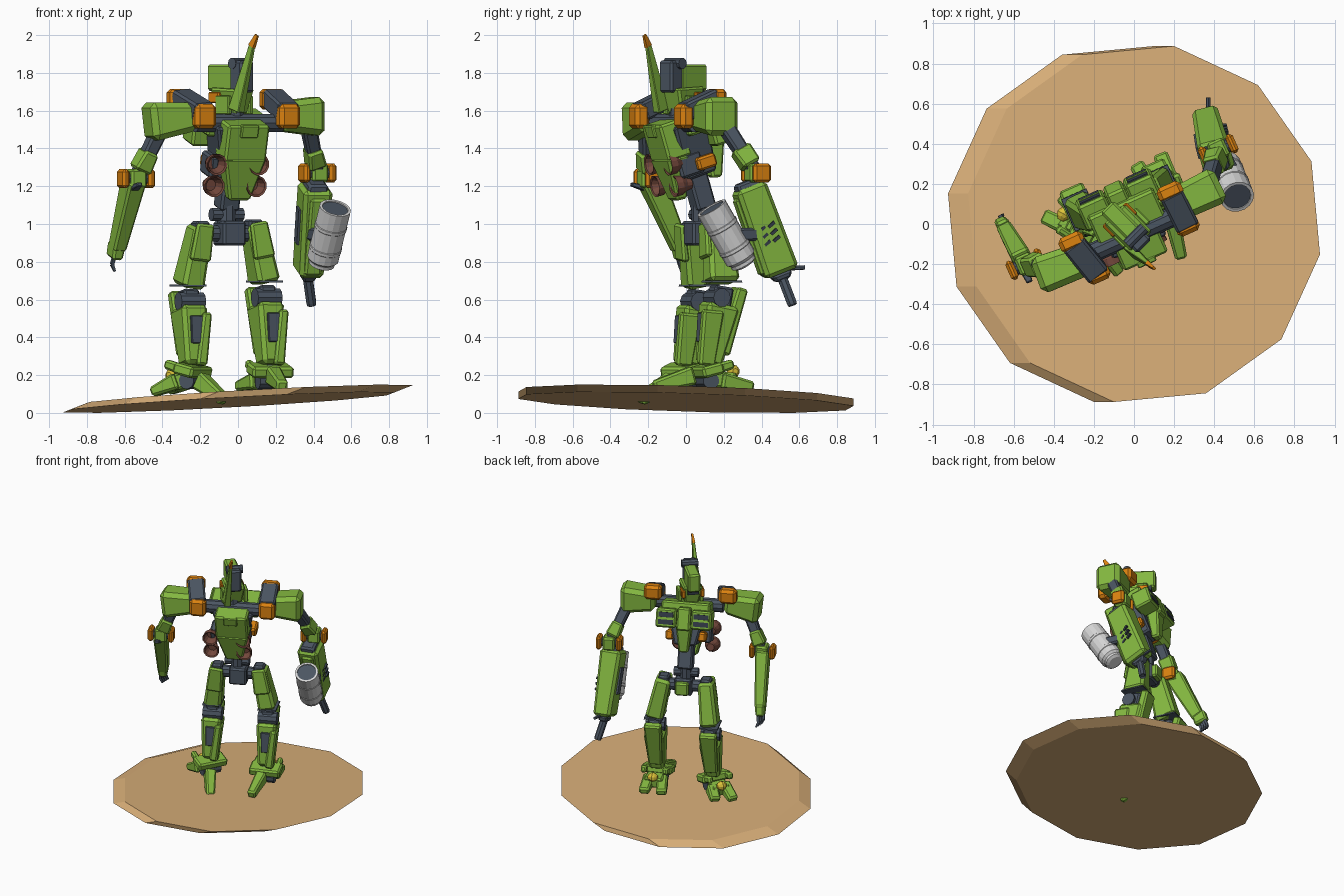
import bpy, bmesh, math
from mathutils import Vector as V, Matrix

if "Cube" in bpy.data.objects:
    bpy.data.objects.remove(bpy.data.objects["Cube"])

def mat(name, hexa):
    m = bpy.data.materials.new(name)
    c = [int(hexa[i:i + 2], 16) / 255 for i in (0, 2, 4)]
    m.diffuse_color = [x / 12.92 if x < .04 else ((x + .055) / 1.055) ** 2.4 for x in c] + [1]
    m.use_nodes = True
    m.node_tree.nodes["Principled BSDF"].inputs["Base Color"].default_value = m.diffuse_color
    return m

GREEN, TAN, ORANGE = mat("armour green", "84B840"), mat("sand", "D8AE78"), mat("joint orange", "DB8210")
DARK, WHITE, BROWN = mat("frame grey", "4B5562"), mat("canister white", "D6D6D6"), mat("nozzle brown", "75493D")
YELLOW, BLACK = mat("ankle yellow", "DCC23A"), mat("vent dark", "343C48")

L = V((.91, .41, 0)).normalized()      # robot's lateral axis
F = V((-.41, .91, 0)).normalized()     # robot's facing direction
Z = V((0, 0, 1))

def finish(name, bm, m, bevel=0):
    bmesh.ops.recalc_face_normals(bm, faces=bm.faces)
    me = bpy.data.meshes.new(name)
    bm.to_mesh(me)
    bm.free()
    me.materials.append(m)
    ob = bpy.data.objects.new(name, me)
    bpy.context.collection.objects.link(ob)
    if bevel:
        b = ob.modifiers.new("chamfer", 'BEVEL')
        b.width, b.segments = bevel, 1
    return ob

def axes(a, b, side):
    z = (b - a).normalized()
    x = (side - z * side.dot(z)).normalized()
    return x, z.cross(x), z

def limb(name, a, b, s0, s1, m, side=L, bevel=.012):
    """Tapered box from a to b; s0 and s1 are (across side, depth) at each end."""
    a, b = V(a), V(b)
    x, y, _ = axes(a, b, side)
    bm = bmesh.new()
    rings = [[bm.verts.new(p + x * s[0] * i / 2 + y * s[1] * j / 2)
              for i, j in ((-1, -1), (1, -1), (1, 1), (-1, 1))] for p, s in ((a, s0), (b, s1))]
    bm.faces.new(rings[0])
    bm.faces.new(rings[1])
    for i in range(4):
        k = (i + 1) % 4
        bm.faces.new((rings[0][i], rings[0][k], rings[1][k], rings[1][i]))
    return finish(name, bm, m, bevel)

def lathe(name, a, b, profile, m, n=12):
    """Turned part: profile is (position along a-b, radius)."""
    a, b = V(a), V(b)
    d = b - a
    x, y, _ = axes(a, b, V((.9, .3, .31)))
    bm = bmesh.new()
    rings = [[bm.verts.new(a + d * t + (x * math.cos(q * math.tau / n) + y * math.sin(q * math.tau / n)) * r)
              for q in range(n)] for t, r in profile]
    for r0, r1 in zip(rings, rings[1:]):
        for i in range(n):
            k = (i + 1) % n
            bm.faces.new((r0[i], r0[k], r1[k], r1[i]))
    bm.faces.new(rings[0])
    bm.faces.new(rings[-1])
    return finish(name, bm, m)

def rod(name, a, b, r, m, n=10):
    return lathe(name, a, b, [(0, r), (1, r)], m, n)

def block(name, c, size, m, side=L, up=Z, bevel=.012):
    """Box at c with size (lateral, forward, up)."""
    c = V(c)
    return limb(name, c - up * size[2] / 2, c + up * size[2] / 2, size[:2], size[:2], m, side, bevel)

# tilted twelve-sided base; the lower ring is shifted sideways
bm = bmesh.new()
rings = []
for cx, z0 in ((-.05, .058), (.05, .092)):
    ring = []
    for i in range(12):
        q = math.radians(-9.7 + 30 * i)
        x, y = cx + .89 * math.cos(q), .9 * math.sin(q)
        ring.append(bm.verts.new((x, y, z0 + .055 * x - .03 * y)))
    rings.append(ring)
    bm.faces.new(ring)
for i in range(12):
    k = (i + 1) % 12
    bm.faces.new((rings[0][i], rings[0][k], rings[1][k], rings[1][i]))
finish("base_disc", bm, TAN)

# torso frame leaning backwards from the waist
W = V((-.06, .09, 1.1))
U = V((.06, -.14, .5)).normalized()
T = U.cross(L)
def tp(l, f, u):
    return W + L * l + T * f + U * u
def tblock(name, c, size, m, bevel=.012):
    return block(name, tp(*c), size, m, L, U, bevel)

tblock("waist_column", (0, 0, .08), (.11, .11, .2), DARK)
limb("torso_core", tp(0, .01, .16), tp(0, 0, .46), (.16, .18), (.3, .2), DARK)
limb("belly_armour", tp(0, .11, .12), tp(0, .16, .34), (.07, .06), (.12, .1), GREEN)
tblock("chest_collar", (0, .06, .44), (.36, .2, .1), GREEN)
tblock("chest_centre", (0, .18, .37), (.1, .08, .17), GREEN)
limb("back_panel", tp(0, -.13, .07), tp(0, -.11, .3), (.12, .06), (.24, .13), GREEN)
tblock("back_panel_upper", (0, -.1, .39), (.24, .14, .2), GREEN)
tblock("back_hatch", (0, -.17, .46), (.1, .03, .07), GREEN, .006)
rod("shoulder_axle", tp(-.25, -.02, .46), tp(.25, -.02, .46), .05, DARK)
for s in (-1, 1):
    tblock("chest_intake", (s * .13, .15, .37), (.15, .14, .14), GREEN)
    tblock("chest_vent", (s * .13, .222, .37), (.11, .01, .09), BLACK, 0)
    tblock("vent_slat", (s * .13, .226, .37), (.11, .008, .018), GREEN, 0)
    tblock("side_block", (s * .12, .03, .23), (.06, .11, .07), ORANGE)
    tblock("back_strut", (s * .12 - .03, -.05, .24), (.05, .14, .12), DARK)
    for u in (.14, .26):
        p = tp(s * .122 - .04, -.07, u)
        lathe("thruster", p, p + (-F - Z * .15) * .1,
              [(0, .028), (.3, .035), (.6, .053), (1, .058), (.95, .048), (.45, .03)], BROWN)

# head, turned a little further than the body
H, S = V((-.7, .7, 0)).normalized(), V((.7, .7, 0)).normalized()
rod("neck", (-.02, -.04, 1.5), (-.02, -.03, 1.64), .055, DARK)
limb("head_jaw", (-.03, -.01, 1.58), (-.03, -.02, 1.72), (.1, .13), (.15, .2), GREEN, S)
block("helmet_crest", V((-.065, .015, 1.775)), (.09, .2, .14), GREEN, S)
block("rear_sensor", (.02, -.08, 1.78), (.1, .09, .17), DARK, S)
rod("top_sensor", V((.01, -.06, 1.85)) - S * .06, V((.01, -.06, 1.85)) + S * .06, .03, DARK)
block("face_visor", V((-.035, -.01, 1.7)) + H * .1, (.08, .02, .05), BLACK, S, bevel=0)
for s in (-1, 1):
    block("eye", V((-.05, 0, 1.67)) + S * s * .07 + H * .03, (.03, .08, .06), ORANGE, S, bevel=.006)
    block("cheek_guard", V((-.02, -.02, 1.63)) + S * s * .08, (.03, .1, .1), GREEN, S, bevel=.006)
limb("antenna", (-.01, -.13, 1.6), (.075, -.2, 1.945), (.05, .08), (.02, .035), GREEN, S, .004)
limb("antenna_tip", (.073, -.2, 1.94), (.1, -.22, 2.0), (.022, .038), (.012, .02), ORANGE, S, 0)

# shoulders: yoke, end blocks, pad, upper arm and elbow
arms = [("left", (-.31, -.09, 1.66), (-.18, -.25, 1.57), (-.24, -.17, 1.57), (-.48, -.26, 1.54),
         (-.4, -.21, 1.53), (-.54, -.2, 1.24)),
        ("right", (.18, .16, 1.66), (.265, -.01, 1.57), (.2, .09, 1.57), (.43, .2, 1.57),
         (.37, .2, 1.53), (.42, .37, 1.27))]
for n, front, rear, p0, p1, a0, a1 in arms:
    limb(n + "_shoulder_yoke", V(front) + Z * .01, V(rear) + Z * .02, (.12, .1), (.12, .1), DARK)
    block(n + "_yoke_front", front, (.13, .08, .11), ORANGE, bevel=.02)
    block(n + "_yoke_rear", rear, (.12, .08, .13), ORANGE, bevel=.02)
    limb(n + "_shoulder_pad", p0, p1, (.15, .17), (.21, .19), GREEN, Z, .03)
    a0, a1 = V(a0), V(a1)
    limb(n + "_upper_arm", a0, a1, (.08, .08), (.07, .07), DARK)
    limb(n + "_arm_sleeve", a0.lerp(a1, .5), a0.lerp(a1, .85), (.08, .11), (.1, .1), GREEN)
    rod(n + "_elbow_axle", a1 - L * .07, a1 + L * .07, .035, DARK)
    block(n + "_elbow", a1, (.09, .1, .1), GREEN)
    for s in (-1, 1):
        block(n + "_elbow_plate", a1 + L * s * .075, (.04, .1, .1), ORANGE, bevel=.014)

# left forearm and hand
limb("left_forearm", (-.55, -.19, 1.24), (-.64, -.03, .87), (.1, .13), (.075, .09), GREEN)
limb("left_forearm_spike", (-.55, -.22, 1.19), (-.52, -.29, 1.21), (.05, .03), (.03, .02), DARK, bevel=.004)
limb("left_palm", (-.64, -.03, .9), (-.655, -.01, .82), (.07, .1), (.06, .1), GREEN)
for i in range(4):
    p = V((-.655, -.045 + .023 * i, .83))
    k = p + V((-.012, .012, -.045))
    limb("left_finger", p, k, (.02, .018), (.018, .016), DARK, bevel=0)
    limb("left_fingertip", k, k + V((.014, .01, -.035)), (.018, .016), (.012, .012), DARK, bevel=0)

# right forearm: gun housing, barrel, slots and canister
G = V((.95, .25, 0)).normalized()
ga, gb = V((.41, .33, 1.2)), V((.37, .5, .74))
gx, gy, gz = axes(ga, gb, G)
limb("gun_housing", ga, gb, (.16, .17), (.13, .19), GREEN, G, .02)
limb("gun_collar", ga - gz * .03, ga + gz * .04, (.1, .13), (.13, .15), DARK, G)
limb("gun_ridge", ga.lerp(gb, .08) + gy * .085, ga.lerp(gb, .95) + gy * .095, (.09, .03), (.09, .03), GREEN, G)
limb("gun_muzzle_block", gb, gb + gz * .04, (.08, .12), (.06, .08), DARK, G)
lathe("gun_barrel", gb + gz * .02, (.39, .565, .57), [(0, .028), (.9, .028), (1, .025), (.95, .015)], DARK, 8)
rod("gun_sight", gb + V((0, -.04, .02)), gb + V((0, .13, .03)), .012, DARK, 6)
limb("gun_inner_plate", ga.lerp(gb, .25) - gx * .078, ga.lerp(gb, .65) - gx * .073, (.02, .06), (.02, .06), DARK, G, 0)
mid = ga.lerp(gb, .55)
for i in range(3):
    for s in (-1, 1):
        p = mid + gx * .07 + gz * (.04 * (i - 1)) + V((0, .025, .012)) * s
        d = V((0, .016, .014))
        limb("gun_slot", p - d, p + d, (.02, .016), (.02, .016), BLACK, G, 0)
ca, cb = V((.515, .135, 1.085)), V((.445, .3, .8))
lathe("canister", ca, cb, [(.12, .066), (.0, .07), (0, .085), (.3, .085), (.31, .088), (.36, .088), (.37, .085),
      (.7, .085), (.71, .088), (.76, .088), (.77, .085), (.93, .085), (1, .06)], WHITE, 16)
rod("canister_mouth", ca.lerp(cb, .02), ca.lerp(cb, .14), .071, DARK, 16)
lathe("canister_cap", ca.lerp(cb, .98), ca.lerp(cb, 1.07), [(0, .07), (.6, .07), (1, .05)], WHITE, 16)
limb("canister_mount", ca.lerp(cb, .5), mid, (.07, .12), (.07, .12), DARK, Z)

# pelvis
block("pelvis", (-.045, .08, .95), (.13, .15, .13), DARK)
block("pelvis_front", V((-.05, .1, .95)) + F * .07, (.1, .05, .1), GREEN)
rod("hip_axle", (-.2, .03, .95), (.09, .16, .95), .045, DARK)
rod("waist_joint", V((-.06, .08, 1.05)) - L * .09, V((-.06, .08, 1.05)) + L * .09, .035, DARK)
rod("spine", (-.06, .08, .98), (-.06, .08, 1.12), .05, DARK)

# legs: hip, knee, ankle, toe tips, heel start, heel tip, ankle ball
legs = [("left", (-.2, .03, .99), (-.265, .07, .62), (-.24, -.01, .2), ((-.36, .14, .12), (-.45, .04, .11)),
         (-.2, -.07, .17), (-.075, -.245, .07), (-.35, .05, .2)),
        ("right", (.08, .16, 1.0), (.14, .19, .64), (.17, .11, .2), ((.13, .35, .14), (.01, .3, .14)),
         (.185, .04, .2), (.235, -.17, .14), (.12, .25, .22))]
for n, hip, knee, ankle, toes, h0, h1, ball in legs:
    hip, knee, ankle = V(hip), V(knee), V(ankle)
    D = (V(ball) - ankle)
    D.z = 0
    D.normalize()
    R = D.cross(Z)
    limb(n + "_thigh", hip, knee + Z * .05, (.11, .13), (.13, .17), GREEN, bevel=.02)
    limb(n + "_hip_plate", hip - F * .07 + Z * .01, hip.lerp(knee, .5) - F * .075, (.1, .03), (.12, .04), GREEN)
    limb(n + "_thigh_trim", knee + Z * .06, knee + Z * .05, (.135, .172), (.138, .176), DARK, bevel=0)
    block(n + "_hip_cap", hip, (.08, .09, .05), DARK)
    rod(n + "_knee_joint", knee - L * .07 - F * .03 - Z * .03, knee + L * .07 - F * .03 - Z * .03, .05, DARK)
    limb(n + "_knee_core", knee + Z * .03, knee.lerp(ankle, .3), (.09, .11), (.1, .1), DARK)
    top, low = knee.lerp(ankle, .15), knee.lerp(ankle, .88)
    limb(n + "_shin", top, low, (.15, .19), (.11, .12), GREEN, bevel=.02)
    limb(n + "_knee_cap", knee + F * .1 + Z * .02, knee.lerp(ankle, .75) + F * .06, (.13, .06), (.1, .07), GREEN)
    limb(n + "_calf_vent", knee.lerp(ankle, .25) - F * .09, knee.lerp(ankle, .6) - F * .07, (.07, .03), (.06, .03), DARK, bevel=.004)
    limb(n + "_calf_guard", knee.lerp(ankle, .22) + L * .06 - F * .06, low + L * .03 - F * .03, (.05, .12), (.06, .09), GREEN)
    rod(n + "_ankle_joint", ankle - R * .07 - Z * .03, ankle + R * .07 - Z * .03, .045, DARK)
    limb(n + "_ankle_post", low, ankle - Z * .06, (.07, .07), (.07, .07), DARK)
    block(n + "_ankle_cuff", ankle + Z * .025, (.23, .12, .06), GREEN, R, (Z - D * .25).normalized())
    for s in (-1, 1):
        limb(n + "_cuff_arm", ankle + R * s * .09 - D * .05 + Z * .01, ankle + R * s * .08 + D * .12 + Z * .06,
             (.04, .06), (.04, .05), GREEN, R)
    limb(n + "_instep", ankle - Z * .02, V(ball) - Z * .05, (.13, .09), (.14, .08), GREEN, R)
    for s, t in zip((1, -1), toes):
        limb(n + "_toe", ankle + D * .06 + R * s * .05 - Z * .03, t, (.08, .09), (.075, .05), GREEN, R)
    limb(n + "_heel", h0, h1, (.08, .1), (.06, .06), GREEN, R)
    b = V(ball)
    lathe(n + "_ankle_ball", b - R * .035, b + R * .035, [(0, .015), (.25, .03), (.5, .036), (.75, .03), (1, .015)], YELLOW, 10)
